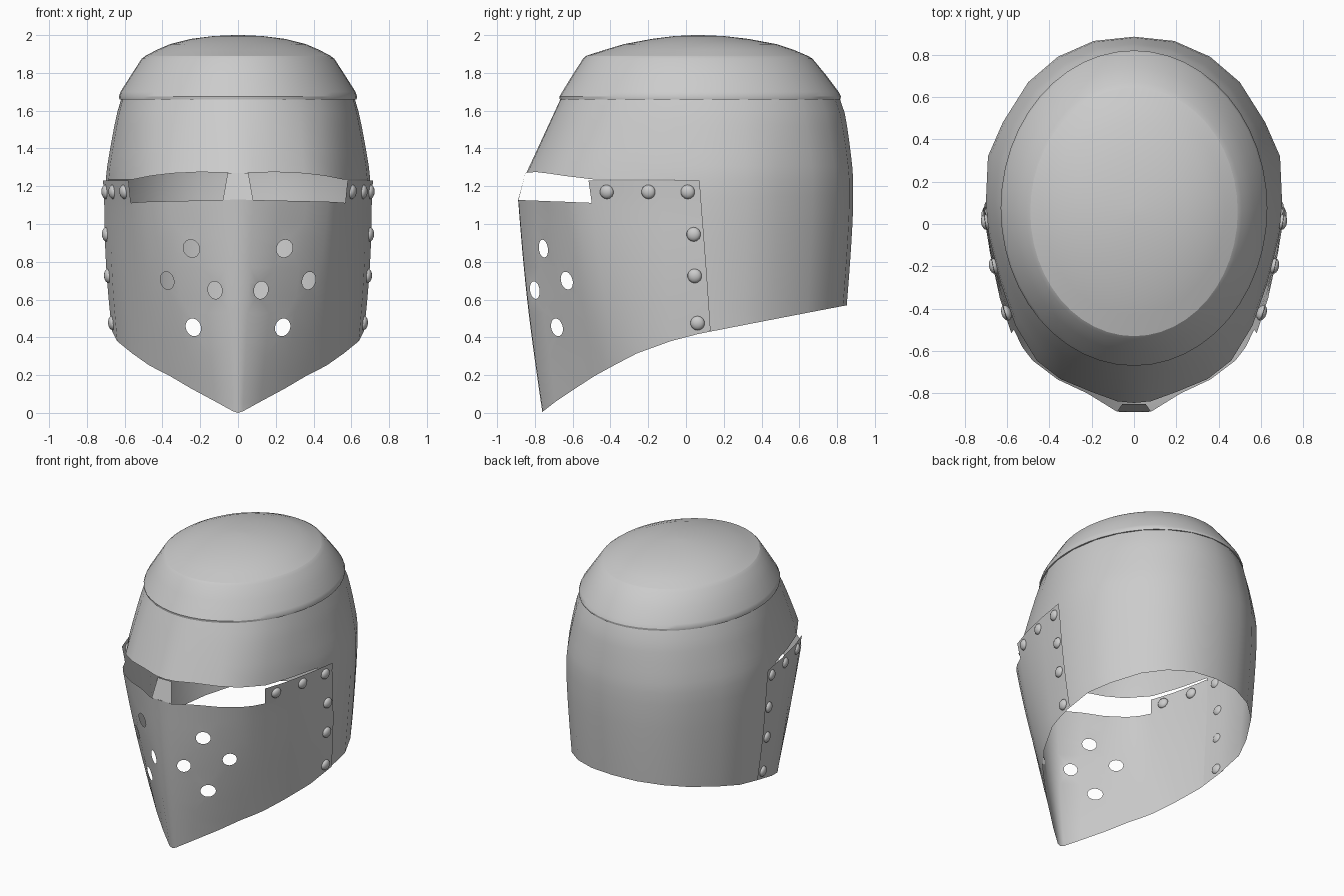
import bpy, bmesh, math
from mathutils import Vector, Matrix
from mathutils.geometry import delaunay_2d_cdt

if "Cube" in bpy.data.objects:
    bpy.data.objects.remove(bpy.data.objects["Cube"])


def make(name, verts, faces, angle=40, mirror=True):
    me = bpy.data.meshes.new(name)
    me.from_pydata(verts, [], faces)
    return finish(name, me, angle, mirror)


def finish(name, me, angle, mirror):
    ob = bpy.data.objects.new(name, me)
    bpy.context.collection.objects.link(ob)
    bpy.ops.object.select_all(action='DESELECT')
    ob.select_set(True)
    bpy.context.view_layer.objects.active = ob
    bpy.ops.object.shade_smooth_by_angle(angle=math.radians(angle))
    if mirror:
        m = ob.modifiers.new("mirror", 'MIRROR')
        m.merge_threshold = 0.0005
    return ob


# crown: lofted ellipses (x radius, front y, back y, z)
def loft(name, rings, n=48, angle=30):
    verts, faces = [], []
    for rx, yf, yb, z in rings:
        for i in range(n):
            a = 2 * math.pi * i / n
            verts.append((rx * math.cos(a), (yf + yb) / 2 + (yb - yf) / 2 * math.sin(a), z))
    for j in range(len(rings) - 1):
        for i in range(n):
            k = (i + 1) % n
            faces.append((j * n + i, j * n + k, (j + 1) * n + k, (j + 1) * n + i))
    if rings[-1][0] < 0.1:
        faces.append(tuple((len(rings) - 1) * n + i for i in range(n)))
    return make(name, verts, faces, angle, False)


loft("crown_band", [(.615, -.655, .805, 1.66), (.628, -.668, .818, 1.66), (.63, -.67, .82, 1.675),
                    (.622, -.655, .808, 1.70), (.565, -.60, .74, 1.79), (.51, -.545, .67, 1.875),
                    (.49, -.53, .645, 1.89)])
loft("crown_dome", [(.49, -.53, .645, 1.89), (.43, -.43, .57, 1.922), (.36, -.33, .48, 1.952),
                    (.25, -.18, .33, 1.98), (.13, -.06, .2, 1.995), (.02, .04, .08, 2.0)])

# shell outline: ellipse angle at the band, then x and y at brow height
OUT = [(0, 0, -.85), (6, .08, -.843), (17, .2, -.80), (31, .35, -.735), (44, .46, -.645),
       (55, .56, -.48), (68, .63, -.28), (80, .685, -.06), (93, .70, .1), (108, .69, .32),
       (122, .62, .48), (136, .50, .67), (150, .36, .79), (165, .19, .865), (180, 0, .885)]
BROW = [1.27, 1.272, 1.275, 1.268, 1.255, 1.235]


def shell_point(i, z):
    th, x, y = OUT[i]
    a = math.radians(th)
    e = Vector((.62 * math.sin(a), .075 - .74 * math.cos(a)))
    w = max(0, min(1, (1.66 - z) / .40))
    w = w ** (1 - .4 * th / 180)
    p = e.lerp(Vector((x, y)), w)
    if z < 1.1:
        k = 1 - .055 * ((1.1 - z) / .65) ** 1.3
        p = Vector((p.x * k, .08 + (p.y - .08) * k))
    return (p.x, p.y, z)


def strip(columns, top, bottom, rows, verts, faces):
    base, n = len(verts), len(columns)
    for j in range(rows + 1):
        for i in columns:
            t, b = top(i), bottom(i)
            verts.append(shell_point(i, t + (b - t) * j / rows))
    for j in range(rows):
        for i in range(n - 1):
            a = base + j * n + i
            faces.append((a, a + n, a + n + 1, a + 1))


def brow_z(i):
    return BROW[i] if i < len(BROW) else 1.235


verts, faces = [], []
strip(range(15), lambda i: 1.66, brow_z, 6, verts, faces)
strip(range(7, 15), brow_z, lambda i: .43 + (OUT[i][2] - .13) * .185, 8, verts, faces)
shell = make("skull_and_neck_shell", verts, faces, 45)
bm = bmesh.new()
bm.from_mesh(shell.data)
bmesh.ops.remove_doubles(bm, verts=bm.verts, dist=.0005)
bm.to_mesh(shell.data)
bm.free()

# face plate columns: top x, y, then bottom x, y, z
COL = [(0, -.888, 0, -.76, 0), (.08, -.886, .025, -.757, .008), (.22, -.80, .12, -.69, .06),
       (.36, -.735, .25, -.585, .13), (.48, -.645, .36, -.485, .195), (.53, -.58, .42, -.43, .225),
       (.568, -.5, .475, -.375, .255), (.625, -.34, .56, -.26, .315), (.675, -.13, .64, -.08, .38),
       (.708, .08, .668, .13, .435)]
U = .15          # column spacing in the flat pattern
SLIT_END = 6


def column(u):
    i = max(0, min(8, int(u)))
    return [a + (b - a) * (u - i) for a, b in zip(COL[i], COL[i + 1])]


def plate_point(u, z):
    tx, ty, lx, ly, lz = column(u)
    t = (1.12 - z) / (1.12 - lz)
    k = 1 + .015 * math.sin(math.pi * max(0, min(1, t)))
    return Vector(((tx + (lx - tx) * t) * k, (ty + (ly - ty) * t) * k, z))


def plate_top(u):
    return 1.13 - .003 * u if u < SLIT_END else 1.23


# flat pattern: outline, breathing holes, interior grid
HOLES = [(1.53, .65), (2.35, .87), (2.59, .453), (3.5, .70)]
R, SEG = .047, 20
pts, edges = [], []


def add_loop(loop):
    b, n = len(pts), len(loop)
    pts.extend(Vector(p) for p in loop)
    edges.extend((b + i, b + (i + 1) % n) for i in range(n))


add_loop([(u * U, COL[u][4]) for u in range(10)]
         + [(u * U, 1.23) for u in range(9, SLIT_END - 1, -1)]
         + [(u * U, 1.13 - .003 * u) for u in range(SLIT_END, -1, -1)])
for u, z in HOLES:
    add_loop([(u * U + R * math.cos(2 * math.pi * k / SEG), z + R * math.sin(2 * math.pi * k / SEG))
              for k in range(SEG)])


def in_hole(p, s):
    return any((p - Vector((u * U, z))).length < R * s for u, z in HOLES)


for u in range(10):
    for j in range(15):
        p = Vector((u * U, .05 + .08 * j))
        if COL[u][4] + .03 < p.y < plate_top(u) - .03 and not in_hole(p, 1.2):
            pts.append(p)
res = delaunay_2d_cdt(pts, edges, [], 0, 1e-5)
faces = []
for f in res[2]:
    c = sum((res[0][i] for i in f), Vector((0, 0))) / len(f)
    u = c.x / U
    if column(u)[4] < c.y < plate_top(u) and not in_hole(c, .97):
        faces.append(tuple(f))
make("face_plate", [plate_point(p.x / U, p.y) for p in res[0]], faces, 50)

# flat bar between the two eye slits
make("nasal_bar", [(0, -.888, 1.13), (.08, -.886, 1.127), (.055, -.85, 1.27), (0, -.85, 1.27)],
     [(0, 1, 2, 3)])

# rivets along the plate's edges (side-view y, z)
bm = bmesh.new()
for y, z in [(-.42, 1.17), (-.2, 1.17), (.01, 1.17), (.04, .945), (.045, .725), (.06, .475)]:
    u = min((6 + k * .01 for k in range(301)), key=lambda u: abs(plate_point(u, z).y - y))
    p = plate_point(u, z)
    du = plate_point(u + .05, z) - plate_point(u - .05, z)
    dz = plate_point(u, z + .02) - plate_point(u, z - .02)
    rot = du.cross(dz).to_track_quat('Z', 'Y').to_matrix().to_4x4()
    bmesh.ops.create_uvsphere(bm, u_segments=14, v_segments=8, radius=.038,
                              matrix=Matrix.Translation(p) @ rot @ Matrix.Diagonal((1, 1, .6, 1)))
me = bpy.data.meshes.new("rivets")
bm.to_mesh(me)
bm.free()
finish("rivets", me, 60, True)
